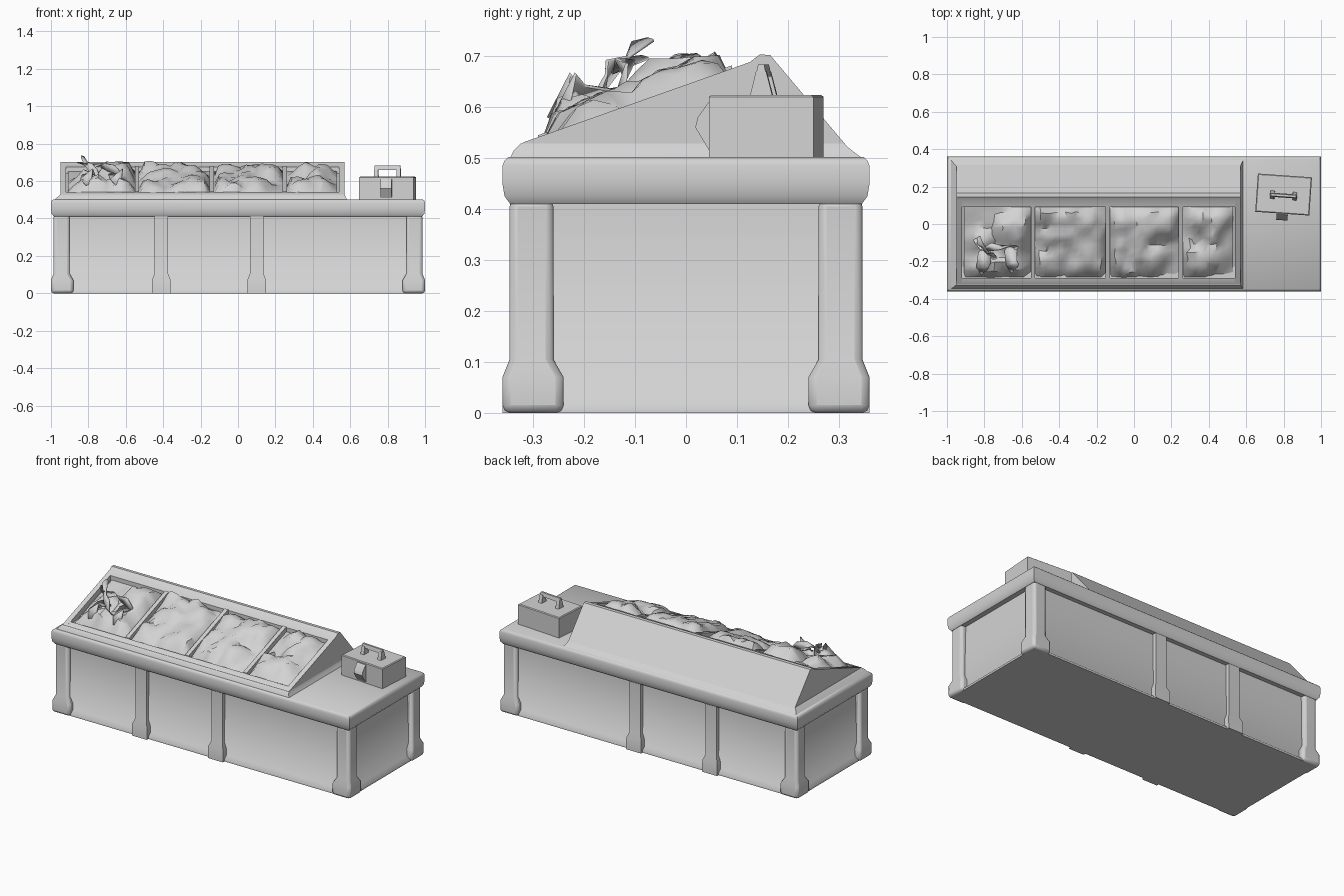
import bpy, bmesh, math, random
from mathutils import Vector, Matrix

if "Cube" in bpy.data.objects:
    bpy.data.objects.remove(bpy.data.objects["Cube"])

random.seed(4)
grey = bpy.data.materials.new("light grey")
grey.diffuse_color = (0.65, 0.65, 0.65, 1)
grey.use_nodes = True
grey.node_tree.nodes["Principled BSDF"].inputs["Base Color"].default_value = grey.diffuse_color


def finish(name, bm, angle=40, closed=True):
    if closed:
        bmesh.ops.recalc_face_normals(bm, faces=bm.faces)
    me = bpy.data.meshes.new(name)
    bm.to_mesh(me)
    bm.free()
    me.materials.append(grey)
    ob = bpy.data.objects.new(name, me)
    bpy.context.collection.objects.link(ob)
    bpy.ops.object.select_all(action='DESELECT')
    ob.select_set(True)
    bpy.context.view_layer.objects.active = ob
    bpy.ops.object.shade_smooth_by_angle(angle=math.radians(angle))
    return ob


def loft(name, layers, angle=40):
    """Stack of rectangles (x0, x1, y0, y1, z) joined into a closed solid."""
    bm = bmesh.new()
    rings = [[bm.verts.new(p) for p in ((a, c, z), (b, c, z), (b, d, z), (a, d, z))]
             for a, b, c, d, z in layers]
    for lo, hi in zip(rings, rings[1:]):
        for i in range(4):
            j = (i + 1) % 4
            bm.faces.new((lo[i], lo[j], hi[j], hi[i]))
    bm.faces.new(rings[0])
    bm.faces.new(rings[-1])
    return finish(name, bm, angle)


def extrude_x(name, profile, x0, x1):
    """Side profile of (y, z) points swept along x."""
    bm = bmesh.new()
    ends = [[bm.verts.new((x, y, z)) for y, z in profile] for x in (x0, x1)]
    n = len(profile)
    for i in range(n):
        j = (i + 1) % n
        bm.faces.new((ends[0][i], ends[0][j], ends[1][j], ends[1][i]))
    for e in ends:
        bm.faces.new(e)
    return finish(name, bm, 30)


def centred(hx, hy, z):
    return (-hx, hx, -hy, hy, z)


# Cabinet core with recessed panels and a low plinth lip
loft("cabinet", [centred(.985, .345, 0), centred(.985, .345, .012),
                 centred(.965, .325, .03), centred(.955, .318, .42)], 50)

# Corner posts with flared feet
for sx in (-1, 1):
    for sy in (-1, 1):
        layers = []
        for o, w, z in ((0, .12, 0), (0, .12, .07), (.014, .10, .105), (.014, .10, .42)):
            xs = sorted((sx * (1 - o), sx * (1 - w)))
            ys = sorted((sy * (.36 - o), sy * (.36 - w)))
            layers.append((*xs, *ys, z))
        post = loft("corner_post", layers)
        bev = post.modifiers.new("round", 'BEVEL')
        bev.width, bev.segments, bev.limit_method = .015, 2, 'ANGLE'

# Middle posts on front and back
for cx in (-.41, .10):
    for sy in (-1, 1):
        layers = []
        for w, d, z in ((.05, .36, 0), (.05, .358, .07), (.036, .345, .105), (.036, .345, .42)):
            layers.append((cx - w, cx + w, *sorted((sy * .30, sy * d)), z))
        loft("middle_post", layers)

# Counter slab with rounded edge
loft("counter", [centred(.985, .345, .41), centred(.996, .356, .425), centred(1, .36, .45),
                 centred(1, .36, .485), centred(.996, .356, .495), centred(.988, .348, .502)], 50)


# Sloped display: notched body, end walls, dividers
def slope(y):
    return .53 + (y + .32) * .355


FRONT, BACK, DEPTH = -.29, .09, .035
X0, X1 = -.95, .57
rear = [(.125, slope(.125)), (.145, .703), (.165, .702), (.335, .5)]
nose = [(-.335, .5), (-.33, .52), (-.318, .531)]
extrude_x("display_body", nose + [(FRONT, slope(FRONT)), (FRONT, slope(FRONT) - DEPTH),
          (BACK, slope(BACK) - DEPTH), (BACK, slope(BACK))] + rear, X0 + .03, X1 - .03)
for a, b in ((X0, X0 + .03), (X1 - .03, X1)):
    extrude_x("display_end_wall", nose + rear, a, b)
DIVIDERS = (-.54, -.14, .25)
for x in DIVIDERS:
    extrude_x("divider", [(FRONT, slope(FRONT) - DEPTH), (BACK, slope(BACK) - DEPTH),
                          (BACK, slope(BACK) + .006), (FRONT, slope(FRONT) + .004)],
              x - .012, x + .012)
loft("display_skirt", [(-.98, .585, -.345, .345, .5), (-.965, .575, -.338, .325, .515),
                       (-.95, .57, -.325, .31, .528)])


# Heaps of goods: bumpy sheets filling each compartment
def heap(name, x0, x1, nx, ny, bumps, radius, amp, jitter):
    centres = [(random.uniform(x0 + .04, x1 - .04), random.uniform(FRONT + .03, BACK - .03),
                random.uniform(.75, 1.15)) for _ in range(bumps)]
    bm = bmesh.new()
    rows = []
    for j in range(ny + 1):
        row = []
        for i in range(nx + 1):
            x = x0 + (x1 - x0) * i / nx
            y = FRONT + (BACK - FRONT) * j / ny
            h = 0
            if 0 < i < nx and 0 < j < ny:
                x += random.uniform(-1, 1) * jitter
                y += random.uniform(-1, 1) * jitter
                h = max(s * amp * max(0, 1 - ((x - a) ** 2 + (y - b) ** 2) / radius ** 2)
                        for a, b, s in centres)
                h += random.uniform(0, jitter)
            row.append(bm.verts.new((x, y, slope(y) - .025 + h)))
        rows.append(row)
    for r, s in zip(rows, rows[1:]):
        for i in range(nx):
            bm.faces.new((r[i], r[i + 1], s[i + 1], s[i]))
    finish(name, bm, 45, closed=False)


edges = [X0 + .03, *DIVIDERS, X1 - .03]
settings = (("leafy_heap", 9, 10, 14, .07, .085, .012),
            ("round_heap_left", 14, 13, 26, .08, .06, .005),
            ("round_heap_right", 13, 13, 26, .075, .065, .005),
            ("loose_heap", 9, 11, 16, .065, .06, .013))
for (name, nx, ny, n, r, amp, jit), a, b in zip(settings, edges, edges[1:]):
    heap(name, a + .01, b - .01, nx, ny, n, r, amp, jit)


# Curled leaves rising from the first heap
def leaf(path, width):
    bm = bmesh.new()
    pairs = []
    for k, p in enumerate(path):
        w = width * math.sin(math.pi * (k + .6) / (len(path) + .2))
        side = Vector((.6, .5 * math.cos(k * 1.5), .5 * math.sin(k * 1.5))) * w
        pairs.append((bm.verts.new(Vector(p) - side), bm.verts.new(Vector(p) + side)))
    for (a, b), (c, d) in zip(pairs, pairs[1:]):
        bm.faces.new((a, b, d, c))
    ob = finish("curled_leaf", bm, 30, closed=False)
    sol = ob.modifiers.new("thickness", 'SOLIDIFY')
    sol.thickness = .006


leaf([(-.74, -.19, .60), (-.77, -.16, .65), (-.80, -.14, .69), (-.82, -.11, .715), (-.83, -.07, .735)], .035)
leaf([(-.62, -.13, .63), (-.68, -.12, .67), (-.74, -.12, .69), (-.80, -.14, .68), (-.85, -.08, .70)], .04)
leaf([(-.80, -.26, .58), (-.81, -.23, .64), (-.80, -.18, .64), (-.78, -.12, .63)], .06)
leaf([(-.64, -.25, .58), (-.65, -.22, .64), (-.66, -.17, .64), (-.64, -.10, .64)], .06)

# Cash box, slightly turned, with latch and carrying handle
turn = Matrix.Translation((.80, .16, 0)) @ Matrix.Rotation(math.radians(-4), 4, 'Z')
parts = [loft("cash_box", [(-.145, .145, -.105, .1, .495), (-.145, .145, -.105, .1, .62),
                           (-.14, .14, -.10, .095, .624)], 30),
         loft("latch", [(-.03, .03, -.11, -.09, .51), (-.03, .03, -.14, -.09, .56),
                        (-.03, .03, -.135, -.09, .58), (-.03, .03, -.11, -.09, .615)], 30)]
for s in (-1, 1):
    parts.append(loft("handle_leg", [(s * .06 - .012, s * .06 + .012, -.03, .015, .62),
                                     (s * .06 - .01, s * .06 + .01, -.018, .002, .67)]))
parts.append(loft("handle_grip", [(-.07, .07, -.019, .003, .66), (-.068, .068, -.014, -.002, .683)]))
for p in parts:
    p.matrix_world = turn
